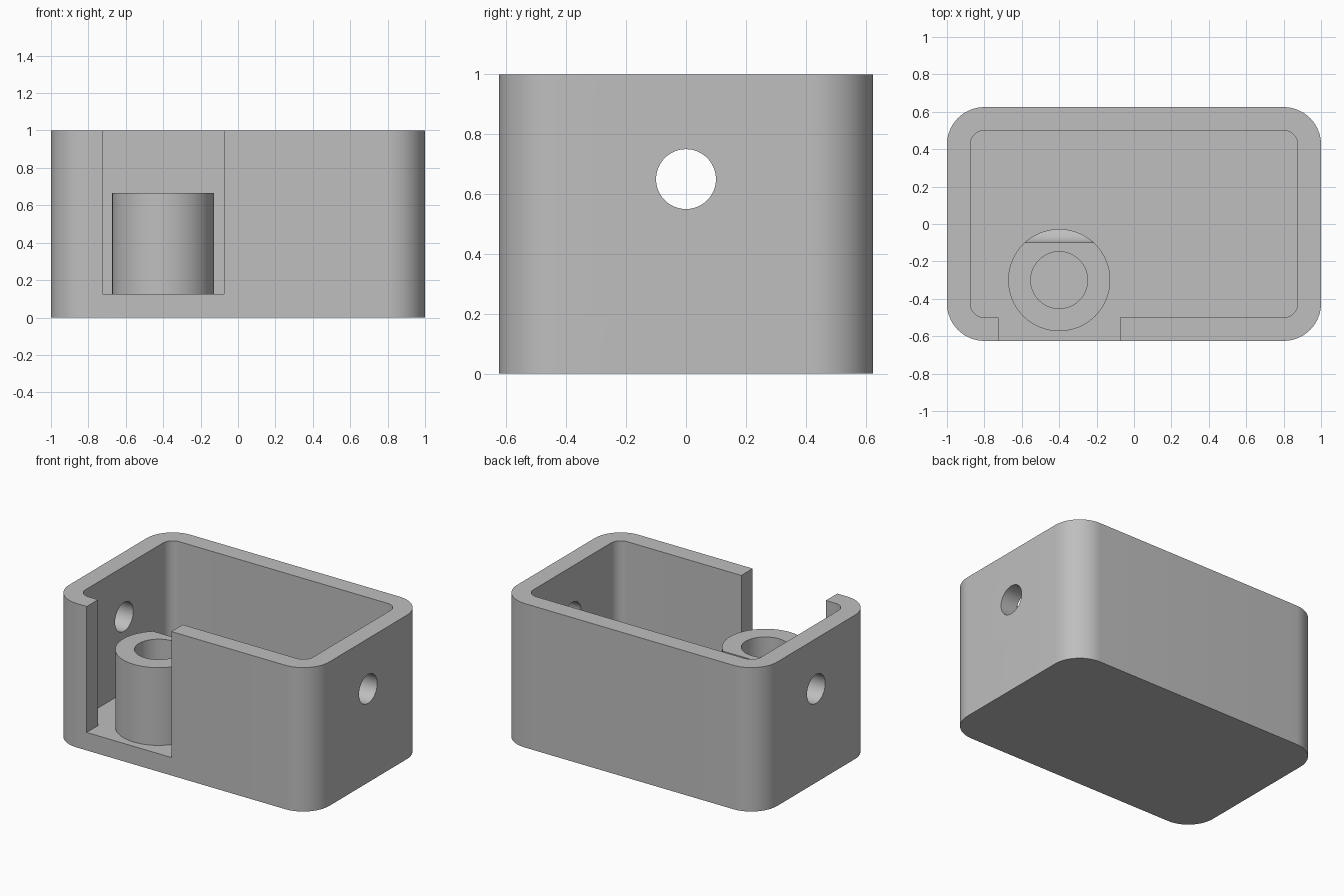
import bpy
import bmesh
from math import cos, sin, pi

cube = bpy.data.objects.get("Cube")
if cube:
    bpy.data.objects.remove(cube, do_unlink=True)

grey = bpy.data.materials.new("plain_grey")
grey.use_nodes = True
grey.diffuse_color = (0.52, 0.52, 0.52, 1)
grey.node_tree.nodes["Principled BSDF"].inputs["Base Color"].default_value = grey.diffuse_color


def prism(name, outline, low, high, axis="z"):
    """Extrude a 2D outline along z, or along x when the outline is in y, z."""
    bm = bmesh.new()
    place = (lambda u, v: (u, v, low)) if axis == "z" else (lambda u, v: (low, u, v))
    step = (0, 0, high - low) if axis == "z" else (high - low, 0, 0)
    face = bm.faces.new([bm.verts.new(place(u, v)) for u, v in outline])
    top = bmesh.ops.extrude_face_region(bm, geom=[face], use_keep_orig=True)
    bmesh.ops.translate(bm, vec=step,
                        verts=[g for g in top["geom"] if isinstance(g, bmesh.types.BMVert)])
    bmesh.ops.recalc_face_normals(bm, faces=bm.faces)
    mesh = bpy.data.meshes.new(name)
    bm.to_mesh(mesh)
    bm.free()
    mesh.materials.append(grey)
    obj = bpy.data.objects.new(name, mesh)
    bpy.context.collection.objects.link(obj)
    return obj


def circle(u, v, radius, sides=64):
    return [(u + radius * cos(2 * pi * i / sides), v + radius * sin(2 * pi * i / sides))
            for i in range(sides)]


def rounded_rect(half_x, half_y, radius, steps=16):
    points = []
    for quarter, (sx, sy) in enumerate([(1, 1), (-1, 1), (-1, -1), (1, -1)]):
        for i in range(steps + 1):
            a = (quarter + i / steps) * pi / 2
            points.append((sx * (half_x - radius) + radius * cos(a),
                           sy * (half_y - radius) + radius * sin(a)))
    return points


def cut(obj, cutters):
    bpy.ops.object.select_all(action="DESELECT")
    bpy.context.view_layer.objects.active = obj
    obj.select_set(True)
    for cutter in cutters:
        mod = obj.modifiers.new("cut", "BOOLEAN")
        mod.operation = "DIFFERENCE"
        mod.solver = "EXACT"
        mod.object = cutter
        bpy.ops.object.modifier_apply(modifier=mod.name)
    bpy.ops.object.shade_smooth_by_angle(angle=pi / 6)


WALL = 0.125
POST_X, POST_Y = -0.4, -0.3

# Open box and hollow round post
box = prism("box", rounded_rect(1, 0.625, 0.2), 0, 1)
post = prism("post", circle(POST_X, POST_Y, 0.273), WALL - 0.005, 0.665)

# Cutters: cavity, front slot, cross bore through both ends, post bore
cavity = prism("cavity_cutter", rounded_rect(1 - WALL, 0.625 - WALL, 0.075), WALL, 1.2)
slot = prism("slot_cutter", [(-0.725, -0.8), (-0.075, -0.8), (-0.075, -0.4), (-0.725, -0.4)],
             WALL, 1.2)
cross_bore = prism("cross_bore_cutter", circle(0, 0.65, 0.1), -1.2, 1.2, "x")
post_bore = prism("post_bore_cutter", circle(POST_X, POST_Y, 0.152), 0, 1.2)

cut(box, [cavity, slot, cross_bore])
cut(post, [post_bore, cross_bore])

for helper in (cavity, slot, cross_bore, post_bore):
    bpy.data.objects.remove(helper, do_unlink=True)
